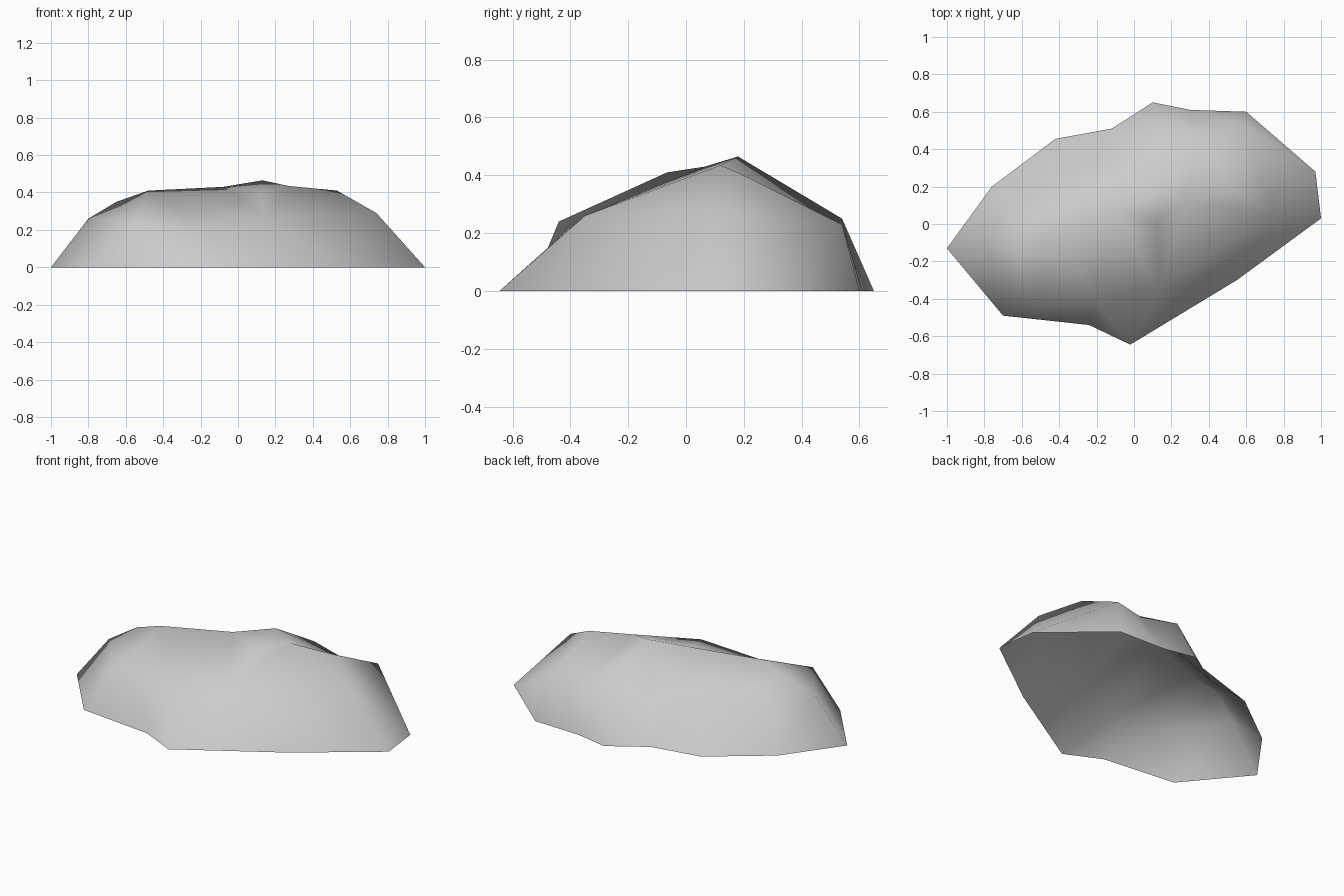
import bpy
from mathutils import Vector
from mathutils.geometry import delaunay_2d_cdt

cube = bpy.data.objects.get("Cube")
if cube:
    bpy.data.objects.remove(cube)

# Ground outline of the boulder, counter-clockwise, at height zero
outline = [(-1, -.13), (-.7, -.49), (-.24, -.54), (-.02, -.645), (.55, -.3),
           (1, .03), (.97, .28), (.6, .6), (.3, .61), (.1, .65),
           (-.12, .51), (-.42, .455), (-.76, .2)]

# Named corners of the upper surface
corners = {
    "left_shoulder": (-.8, -.105, .26),
    "left_slope": (-.65, -.05, .35),
    "left_crown": (-.48, -.065, .41),
    "saddle": (-.08, .065, .43),
    "peak": (.13, .18, .465),
    "right_saddle": (.27, .12, .435),
    "right_crown": (.53, .18, .41),
    "right_shoulder": (.74, .06, .29),
    "cliff_corner": (-.55, -.44, .24),
    "cliff_middle": (-.2, -.41, .21),
    "front_buttress": (.14, -.35, .26),
    "front_dip": (.12, .02, .405),
    "back_right": (.57, .54, .23),
    "back_hollow": (.35, .48, .24),
    "back_middle": (.14, .54, .25),
    "back_slope": (-.2, .33, .2),
    "back_left": (-.55, .15, .24),
}

# Ridge lines that the surface must follow
ridges = [
    "left_shoulder left_slope left_crown saddle peak right_saddle right_crown right_shoulder",
    "front_buttress front_dip right_saddle",
    "saddle front_dip",
    "cliff_corner left_crown",
    "cliff_corner cliff_middle front_buttress right_shoulder",
    "peak back_middle back_hollow back_right right_crown",
    "right_shoulder back_right",
]

points = [Vector((x, y, 0)) for x, y in outline]
index = {}
for name, position in corners.items():
    index[name] = len(points)
    points.append(Vector(position))

edges = []
for ridge in ridges:
    names = ridge.split()
    edges += [(index[a], index[b]) for a, b in zip(names, names[1:])]

# Triangulate the plan inside the outline, then lift it to its heights
flat, _, faces, sources, _, _ = delaunay_2d_cdt(
    [p.xy for p in points], edges, [list(range(len(outline)))], 1, 1e-5)
verts = [(p.x, p.y, points[src[0]].z if src else 0) for p, src in zip(flat, sources)]

mesh = bpy.data.meshes.new("boulder")
mesh.from_pydata(verts, [], faces)
boulder = bpy.data.objects.new("boulder", mesh)
bpy.context.collection.objects.link(boulder)
mesh.shade_smooth()

# Plain grey stone
stone = bpy.data.materials.new("grey stone")
stone.use_nodes = True
grey = (.6, .6, .6, 1)
stone.diffuse_color = grey
stone.node_tree.nodes["Principled BSDF"].inputs["Base Color"].default_value = grey
mesh.materials.append(stone)
